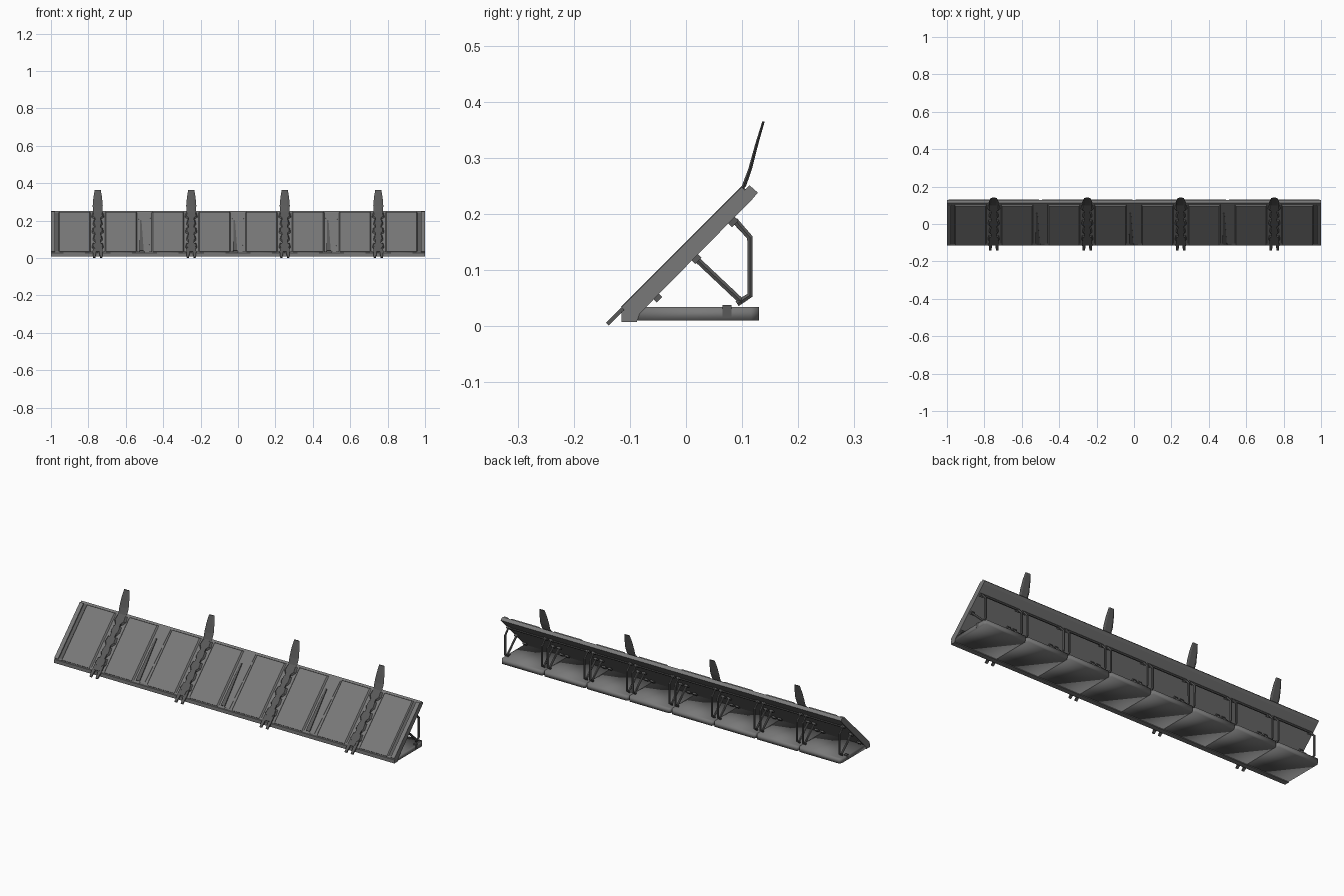
import bpy, bmesh
from mathutils import Vector

if "Cube" in bpy.data.objects:
    bpy.data.objects.remove(bpy.data.objects["Cube"])

R = 0.70711


def material(name, v):
    m = bpy.data.materials.new(name)
    m.diffuse_color = (v, v, v, 1)
    m.use_nodes = True
    m.node_tree.nodes["Principled BSDF"].inputs["Base Color"].default_value = m.diffuse_color
    return m


GREY = material("grey_steel", 0.19)
DARK = material("dark_steel", 0.10)


def slope(x, s, n):
    """Panel coordinates: s runs up the 45 degree face, n points out of it."""
    return Vector((x, -0.115 + (s - n) * R, 0.034 + (s + n) * R))


def loft(name, rings, mat=GREY, smooth=False):
    """Skin a list of equal-length rings and cap both ends."""
    bm = bmesh.new()
    rows = [[bm.verts.new(p) for p in ring] for ring in rings]
    k = len(rows[0])
    for a, b in zip(rows, rows[1:]):
        for i in range(k):
            bm.faces.new((a[i], a[(i + 1) % k], b[(i + 1) % k], b[i]))
    bm.faces.new(rows[0])
    bm.faces.new(rows[-1])
    bmesh.ops.recalc_face_normals(bm, faces=bm.faces)
    for f in bm.faces:
        f.smooth = smooth
    me = bpy.data.meshes.new(name)
    bm.to_mesh(me)
    bm.free()
    me.materials.append(mat)
    ob = bpy.data.objects.new(name, me)
    bpy.context.collection.objects.link(ob)
    return ob


def extrude_x(name, profile, x0, x1, mat=GREY):
    return loft(name, [[(x, y, z) for y, z in profile] for x in (x0, x1)], mat)


def plate(name, outline, n0, n1, top=None, mat=GREY):
    """Plate lying on the slope; 'top' is an optional smaller upper outline."""
    return loft(name, [[slope(x, s, n0) for x, s in outline],
                       [slope(x, s, n1) for x, s in (top or outline)]], mat)


def rect(x0, x1, s0, s1):
    return [(x0, s0), (x1, s0), (x1, s1), (x0, s1)]


def rod(name, pts, r):
    cu = bpy.data.curves.new(name, 'CURVE')
    cu.dimensions = '3D'
    cu.bevel_depth = r
    cu.bevel_resolution = 1
    cu.use_fill_caps = True
    sp = cu.splines.new('POLY')
    sp.points.add(len(pts) - 1)
    for p, c in zip(sp.points, pts):
        p.co = (*c, 1)
    sp.use_smooth = False
    cu.materials.append(DARK)
    ob = bpy.data.objects.new(name, cu)
    bpy.context.collection.objects.link(ob)
    bpy.context.view_layer.objects.active = ob
    ob.select_set(True)
    bpy.ops.object.convert(target='MESH')
    bpy.context.object.select_set(False)


# sloping backing sheet with its toe and top lip
extrude_x("backing_panel", [(-0.115, 0.007), (-0.088, 0.007), (-0.083, 0.022),
          (0.118, 0.226), (0.128, 0.238), (0.113, 0.251), (0.103, 0.241),
          (-0.109, 0.029), (-0.115, 0.026)], -1, 1)

for i in range(8):
    cx = -0.875 + i * 0.25
    # raised face panel with chamfered sides
    plate("face_panel", rect(cx - .088, cx + .088, 0.0, 0.304), -0.010, 0.0,
          rect(cx - .080, cx + .080, 0.0, 0.300))

    # floor plate with clipped rear corners
    a, b = cx - 0.1245, cx + 0.1245
    foot = [(a, -0.112), (b, -0.112), (b, 0.116), (b - .008, 0.13),
            (a + .008, 0.13), (a, 0.116)]
    loft("floor_plate", [[(x, y, z) for x, y in foot] for z in (0.01, 0.034)],
         smooth=True)

    # bent support frame: two legs joined by a bar under the panel
    l, r = cx - 0.108, cx + 0.108
    leg = [(0.091, 0.040), (0.114, 0.055), (0.114, 0.158), (0.088, 0.187)]
    rod("support_frame", [(l, y, z) for y, z in leg]
        + [(r, y, z) for y, z in leg[::-1]], 0.006)
    for x in (l, r):
        # diagonal strut with its mounts and hinge
        rod("diagonal_strut", [(x, 0.016, 0.122), (x, 0.100, 0.043)], 0.006)
        for part, s0, s1 in (("strut_mount", .147, .163), ("lower_hinge", .050, .064),
                             ("frame_mount", .240, .256)):
            plate(part, rect(x - .01, x + .01, s0, s1), -0.039, -0.026, mat=DARK)

# seam channels between panels: recessed strip and a tapered rib
for x in (-0.5, 0.0, 0.5):
    plate("seam_strip", [(x - .024, .004), (x + .024, .004),
          (x + .032, .303), (x - .032, .303)], -0.010, -0.006)
    plate("seam_wedge", [(x - .026, .01), (x - .004, .01),
          (x - .016, .24), (x - .024, .24)], -0.008, -0.001, mat=DARK)

for sgn in (-1, 1):
    # end channel, end lip and side clip
    plate("end_channel", rect(*sorted((sgn * 0.96, sgn * 0.98)), 0.0, 0.303),
          -0.010, -0.006, mat=DARK)
    plate("end_lip", rect(*sorted((sgn * 0.978, sgn)), 0.0, 0.303), -0.010, 0.0)
    extrude_x("side_clip", [(0.065, 0.016), (0.081, 0.016), (0.081, 0.038),
              (0.065, 0.038)], *sorted((sgn * 0.985, sgn)), mat=DARK)

# armoured posts with ground prongs and an upright horn
for x in (-0.75, -0.25, 0.25, 0.75):
    plate("post_core", rect(x - .014, x + .014, 0.0, 0.305), -0.010, 0.001, mat=DARK)
    for k, w in enumerate((0.034, 0.028, 0.034, 0.028, 0.036)):
        s = 0.020 + k * 0.058
        plate("post_segment", [(x - w * .6, s), (x + w * .6, s), (x + w, s + .018),
              (x + w * .85, s + .05), (x - w * .85, s + .05), (x - w, s + .018)],
              -0.010, 0.001,
              [(x - w * .4, s + .004), (x + w * .4, s + .004), (x + w * .7, s + .018),
               (x + w * .6, s + .046), (x - w * .6, s + .046), (x - w * .7, s + .018)],
              mat=DARK)
    for d in (-1, 1):
        c = x + d * 0.018
        plate("ground_prong", [(c - .006, -.039), (c + .006, -.039),
              (c + .009, .0), (c + .006, .06), (c - .006, .06), (c - .009, .0)],
              -0.007, 0.0, mat=DARK)
    horn = [(0.078, 0.219, .024, .007), (0.103, 0.250, .025, .007),
            (0.114, 0.280, .027, .006), (0.126, 0.325, .023, .005),
            (0.138, 0.365, .016, .004)]
    loft("post_horn", [[(x - w, y, z), (x - w * .5, y - t * .5, z),
         (x + w * .5, y - t * .5, z), (x + w, y, z),
         (x + w * .6, y + t * .6, z), (x - w * .6, y + t * .6, z)]
         for y, z, w, t in horn], DARK)
